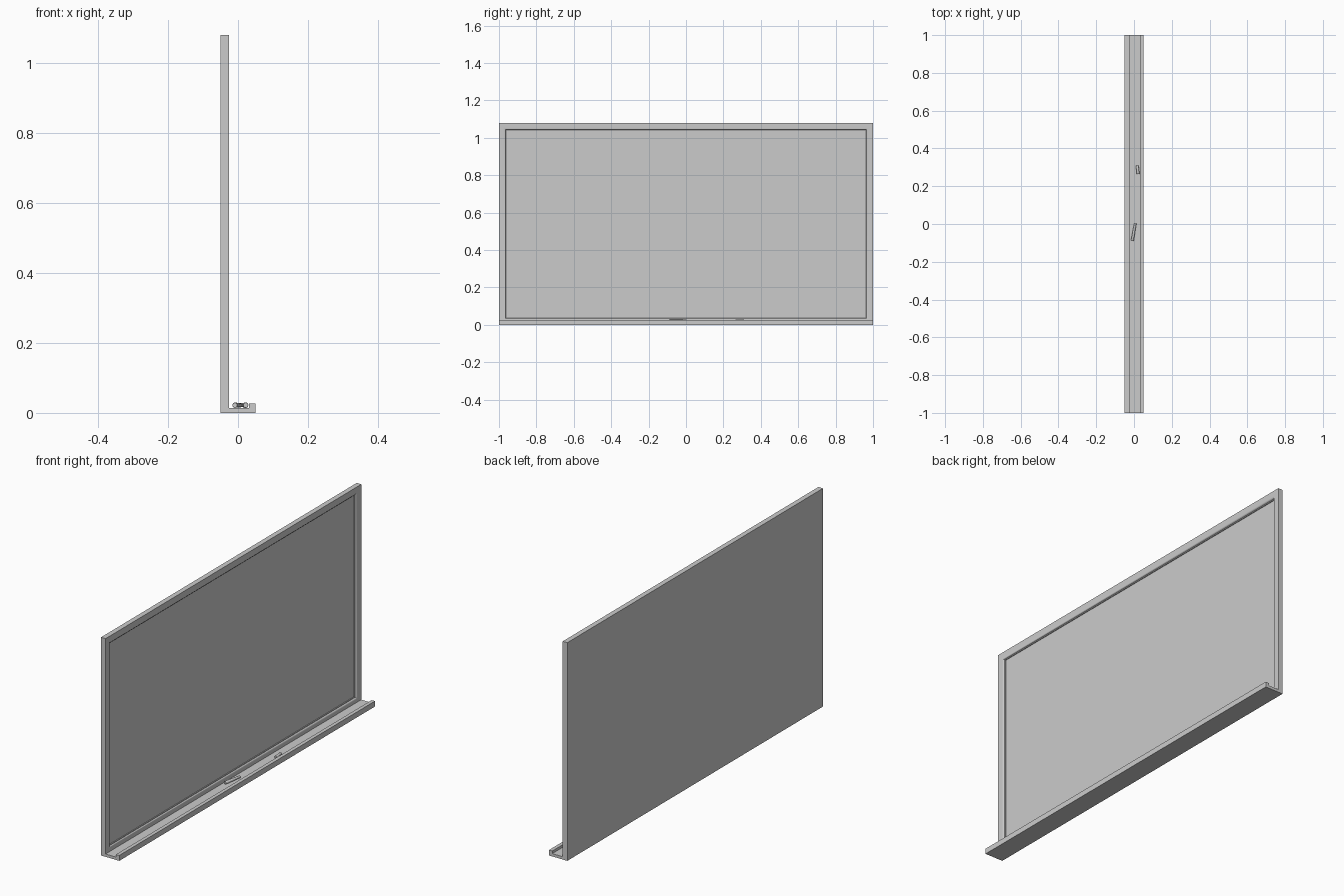
import bpy, bmesh, math
from mathutils import Vector, Matrix

if "Cube" in bpy.data.objects:
    bpy.data.objects.remove(bpy.data.objects["Cube"])

W, H = 1.0, 1.08  # half width, height


def finish(name, bm, smooth=False):
    bmesh.ops.recalc_face_normals(bm, faces=bm.faces)
    me = bpy.data.meshes.new(name)
    bm.to_mesh(me)
    bm.free()
    ob = bpy.data.objects.new(name, me)
    bpy.context.collection.objects.link(ob)
    if smooth:
        bpy.context.view_layer.objects.active = ob
        ob.select_set(True)
        bpy.ops.object.shade_smooth_by_angle(angle=math.radians(35))
        ob.select_set(False)
    return ob


def bridge(bm, rings, closed):
    pairs = list(zip(rings, rings[1:]))
    if closed:
        pairs.append((rings[-1], rings[0]))
    for a, b in pairs:
        n = len(a)
        for i in range(n):
            j = (i + 1) % n
            bm.faces.new((a[i], a[j], b[j], b[i]))


# Mitred frame with a rounded inner edge: profile is (inset, x)
profile = [(0, -0.05), (0, -0.025), (0.029, -0.025), (0.033, -0.026),
           (0.036, -0.029), (0.037, -0.033), (0.041, -0.033),
           (0.041, -0.05)]
bm = bmesh.new()
rings = []
for d, x in profile:
    rings.append([bm.verts.new((x, y, z)) for y, z in
                  ((-W + d, d), (W - d, d), (W - d, H - d), (-W + d, H - d))])
bridge(bm, rings, True)
finish("frame", bm, True)

# Writing panel recessed in the frame
bm = bmesh.new()
bmesh.ops.create_cube(bm, size=1, matrix=Matrix.Translation((-0.0435, 0, H / 2))
                      @ Matrix.Diagonal((0.013, 2 * W - 0.08, H - 0.08, 1)))
finish("writing_panel", bm)

# Tray with a raised front lip
bm = bmesh.new()
section = [(-0.025, 0), (0.05, 0), (0.05, 0.027), (0.032, 0.027),
           (0.032, 0.014), (-0.025, 0.014)]
rings = [[bm.verts.new((x, y, z)) for x, z in section] for y in (-W, W)]
bridge(bm, rings, False)
for r in rings:
    bm.faces.new(r)
finish("tray", bm)


# Turned sticks lying in the tray: profile is (distance, radius)
def stick(name, start, end, prof, sides=16):
    a, b = Vector(start), Vector(end)
    rot = (b - a).to_track_quat('Z', 'Y')
    bm = bmesh.new()
    rings = []
    for t, r in prof:
        rings.append([bm.verts.new(a.lerp(b, t) + rot @ Vector(
            (r * math.cos(k * math.tau / sides), r * math.sin(k * math.tau / sides), 0)))
            for k in range(sides)])
    bridge(bm, rings, False)
    bm.faces.new(rings[0])
    bm.faces.new(rings[-1])
    return finish(name, bm, True)


stick("long_chalk", (-0.009, -0.088, 0.022), (0.007, 0.003, 0.022),
      [(0, 0.0065), (0.02, 0.0075), (0.98, 0.0062), (1, 0.0055)])
stick("short_chalk", (0.017, 0.309, 0.022), (0.022, 0.265, 0.022),
      [(0, 0.0062), (0.04, 0.007), (0.96, 0.0078), (1, 0.007)])
